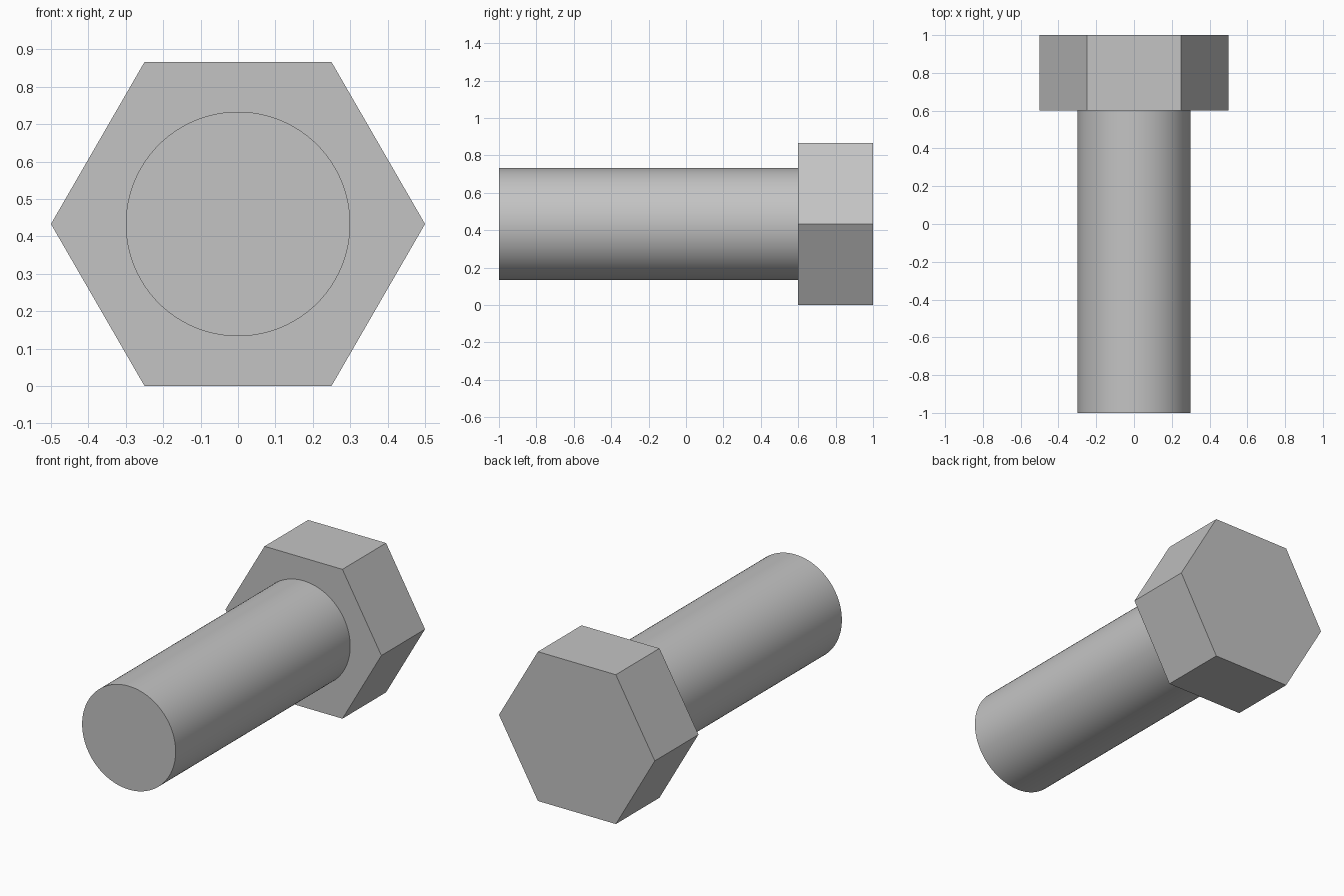
import bpy, math
from mathutils import Matrix

cube = bpy.data.objects.get("Cube")
if cube:
    bpy.data.objects.remove(cube, do_unlink=True)

HEAD_RADIUS = 0.5
AXIS_Z = HEAD_RADIUS * math.cos(math.pi / 6)

# Plain steel grey
steel = bpy.data.materials.new("steel_grey")
steel.use_nodes = True
colour = (0.55, 0.55, 0.55, 1)
steel.diffuse_color = colour
steel.node_tree.nodes["Principled BSDF"].inputs["Base Color"].default_value = colour


def prism(name, sides, radius, y0, y1):
    """Regular prism lying along y, with a corner on the +x side."""
    bpy.ops.mesh.primitive_cylinder_add(vertices=sides, radius=radius, depth=y1 - y0)
    obj = bpy.context.object
    obj.name = obj.data.name = name
    # Turn the first corner to +x, then lay the axis along y
    turn = Matrix.Rotation(math.pi / 2, 4, 'X') @ Matrix.Rotation(math.pi / 2, 4, 'Z')
    obj.data.transform(turn)
    obj.location = (0, (y0 + y1) / 2, AXIS_Z)
    obj.data.materials.append(steel)
    bpy.ops.object.shade_smooth_by_angle(angle=math.radians(30))
    return obj


# Hexagonal head at the back, round shank reaching to the front
prism("hex_head", 6, HEAD_RADIUS, 0.6, 1.0)
prism("shank", 96, 0.3, -1.0, 0.6)
